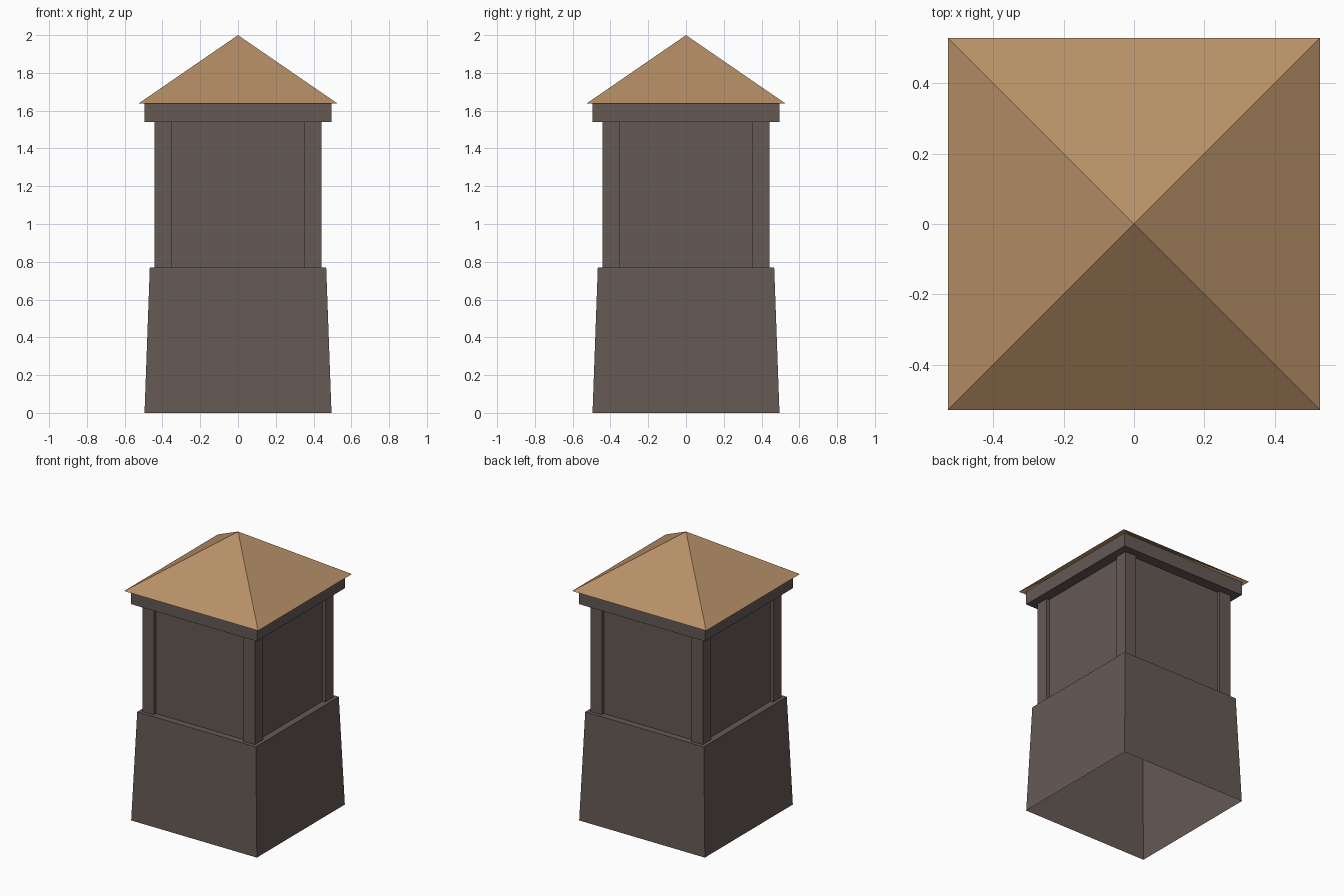
import bpy, bmesh

if "Cube" in bpy.data.objects:
    bpy.data.objects.remove(bpy.data.objects["Cube"])


def material(name, rgb):
    m = bpy.data.materials.new(name)
    m.diffuse_color = (*rgb, 1.0)
    m.use_nodes = True
    m.node_tree.nodes["Principled BSDF"].inputs["Base Color"].default_value = m.diffuse_color
    return m


stone = material("dark grey brown", (0.130, 0.100, 0.091))
tan = material("roof tan", (0.479, 0.279, 0.138))


def tower_part(name, mat, z0, z1, half0, half1, x=0, y=0, bottom=True, top=True):
    """Square section from z0 to z1 with bottom/top half widths; half1 = 0 gives a pyramid."""
    bm = bmesh.new()
    corners = [(-1, -1), (1, -1), (1, 1), (-1, 1)]
    low = [bm.verts.new((x + half0 * a, y + half0 * b, z0)) for a, b in corners]
    if half1 == 0:
        apex = bm.verts.new((x, y, z1))
        for i in range(4):
            bm.faces.new((low[i], low[(i + 1) % 4], apex))
    else:
        up = [bm.verts.new((x + half1 * a, y + half1 * b, z1)) for a, b in corners]
        for i in range(4):
            j = (i + 1) % 4
            bm.faces.new((low[i], low[j], up[j], up[i]))
        if top:
            bm.faces.new(up)
    if bottom:
        bm.faces.new(low[::-1])
    me = bpy.data.meshes.new(name)
    bm.to_mesh(me)
    bm.free()
    me.materials.append(mat)
    ob = bpy.data.objects.new(name, me)
    bpy.context.collection.objects.link(ob)
    return ob


# Tapered base, open underneath
tower_part("base", stone, 0, 0.77, 0.495, 0.467, bottom=False)

# Recessed walls between the corner posts
tower_part("walls", stone, 0.77, 1.54, 0.42, 0.42, bottom=False, top=False)

# Corner posts
for side_y, word_y in ((-1, "front"), (1, "back")):
    for side_x, word_x in ((-1, "left"), (1, "right")):
        tower_part(f"{word_y}_{word_x}_post", stone, 0.77, 1.54, 0.045, 0.045,
                   side_x * 0.397, side_y * 0.397, bottom=False, top=False)

# Eave band and pyramid roof
tower_part("eave_band", stone, 1.54, 1.637, 0.495, 0.495, top=False)
tower_part("roof", tan, 1.637, 2.0, 0.528, 0, bottom=False)
